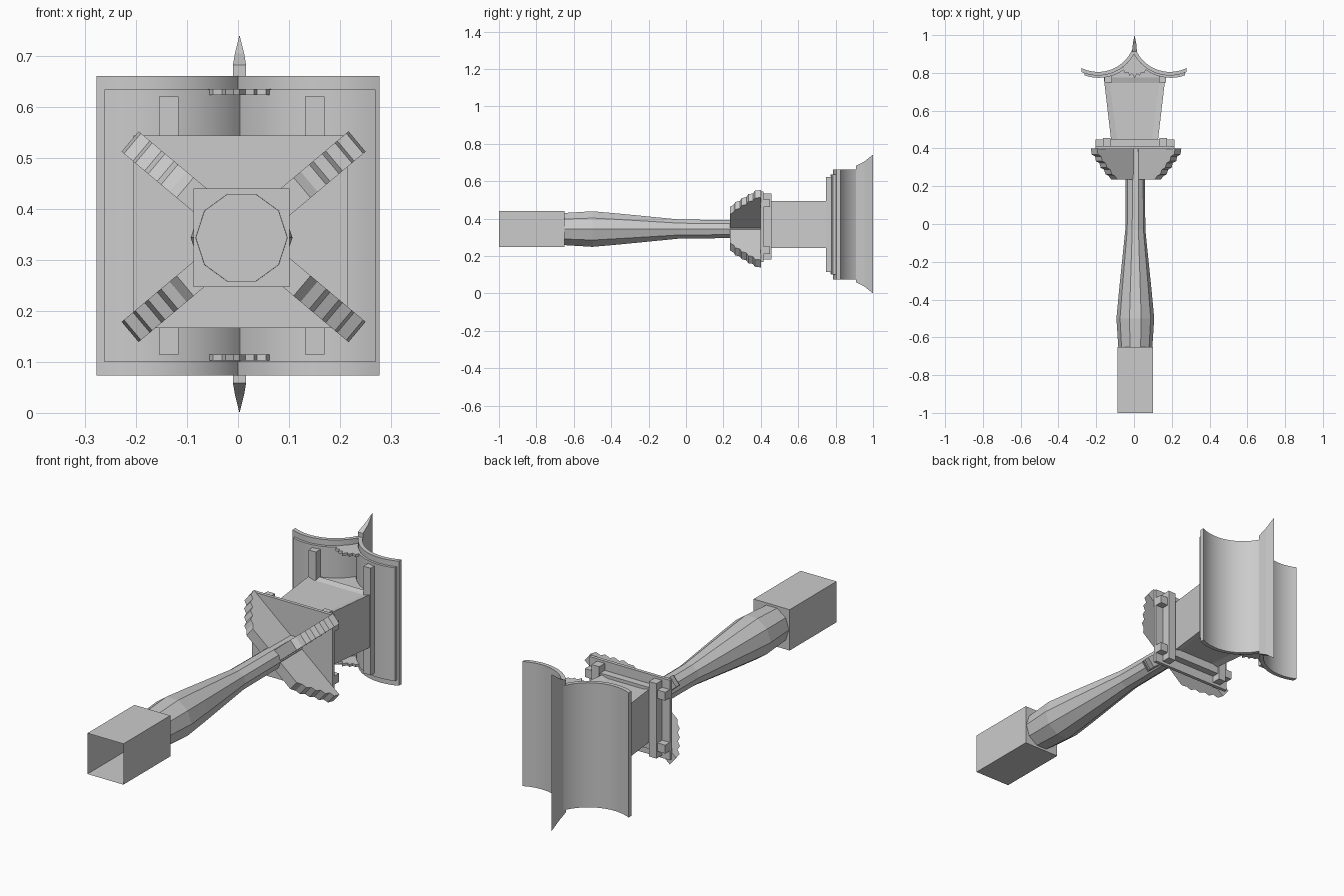
import bpy, bmesh, math
from mathutils import Vector, Matrix

if "Cube" in bpy.data.objects:
    bpy.data.objects.remove(bpy.data.objects["Cube"])

CX, CZ = 0.007, 0.344      # post axis
HX, HZ = 0.003, 0.369      # house and roof centre


def finish(name, bm, smooth=None):
    bmesh.ops.remove_doubles(bm, verts=bm.verts, dist=1e-6)
    bmesh.ops.recalc_face_normals(bm, faces=bm.faces)
    me = bpy.data.meshes.new(name)
    bm.to_mesh(me)
    bm.free()
    ob = bpy.data.objects.new(name, me)
    bpy.context.collection.objects.link(ob)
    if smooth:
        bpy.context.view_layer.objects.active = ob
        ob.select_set(True)
        bpy.ops.object.shade_smooth_by_angle(angle=math.radians(smooth))
        ob.select_set(False)
    return ob


def box(name, x0, x1, y0, y1, z0, z1):
    bm = bmesh.new()
    bmesh.ops.create_cube(bm, size=1)
    for v in bm.verts:
        v.co = ((x0 + x1) / 2 + v.co.x * (x1 - x0),
                (y0 + y1) / 2 + v.co.y * (y1 - y0),
                (z0 + z1) / 2 + v.co.z * (z1 - z0))
    return finish(name, bm)


def prism(name, pts, z0, z1, matrix=None, smooth=None):
    """Extrude an x,y outline along z."""
    bm = bmesh.new()
    f = bm.faces.new([bm.verts.new((x, y, z0)) for x, y in pts])
    r = bmesh.ops.extrude_face_region(bm, geom=[f])
    for v in r["geom"]:
        if isinstance(v, bmesh.types.BMVert):
            v.co.z = z1
    if matrix:
        bm.transform(matrix)
    return finish(name, bm, smooth)


# Base: square socket, open at the front
bm = bmesh.new()
bmesh.ops.create_cube(bm, size=1)
for v in bm.verts:
    v.co = (CX + v.co.x * 0.188, -0.825 + v.co.y * 0.35, CZ + v.co.z * 0.193)
bm.normal_update()
bmesh.ops.delete(bm, geom=[f for f in bm.faces if f.calc_center_median().y < -0.99],
                 context='FACES')
finish("base_socket", bm)

# Post: ten-sided turned shaft
bm = bmesh.new()
rings = []
N = 10
for y, r in [(-0.655, 0.09), (-0.5, 0.1), (-0.36, 0.087), (-0.03, 0.053), (0.405, 0.05)]:
    rings.append([bm.verts.new((CX + r * math.cos(2 * math.pi * i / N), y,
                                CZ + r * math.sin(2 * math.pi * i / N))) for i in range(N)])
for a, b in zip(rings, rings[1:]):
    for i in range(N):
        bm.faces.new((a[i], a[(i + 1) % N], b[(i + 1) % N], b[i]))
bm.faces.new(rings[0])
bm.faces.new(rings[-1])
finish("post", bm)

# Stepped diagonal brackets
steps = [(0, 0.235), (0.15, 0.235), (0.168, 0.255), (0.19, 0.263), (0.2, 0.288), (0.223, 0.298),
         (0.232, 0.323), (0.256, 0.333), (0.262, 0.358), (0.285, 0.368), (0.291, 0.4), (0, 0.4)]
for i, ang in enumerate((40, 140, 220, 320)):
    m = Matrix.Translation((CX + 0.004, 0, CZ + 0.002)) @ Matrix.Rotation(math.radians(-ang), 4, 'Y')
    prism(f"bracket_{i}", steps, -0.026, 0.026, m)

# Tray and crossed beams
box("tray", -0.205, 0.215, 0.398, 0.414, 0.167, 0.545)
for s in (-1, 1):
    x, z = 0.005 + s * 0.15, 0.356 + s * 0.125
    box("long_beam", -0.205, 0.215, 0.412, 0.448, z - 0.02, z + 0.02)
    box("cross_beam", x - 0.02, x + 0.02, 0.412, 0.456, 0.18, 0.534)

# House: flared box with recessed panels
bm = bmesh.new()
bmesh.ops.create_cube(bm, size=1)
for v in bm.verts:
    top = v.co.y > 0
    v.co = (HX + math.copysign(0.163 if top else 0.12, v.co.x), 0.775 if top else 0.41,
            HZ + math.copysign(0.125, v.co.z))
bm.normal_update()
for f in [f for f in bm.faces if abs(f.normal.z) > 0.9]:
    bmesh.ops.inset_region(bm, faces=[f], thickness=0.042, depth=-0.008)
finish("house", bm)

# Gable under the roof
prism("gable", [(-0.16, 0.77), (0.165, 0.77), (0.165, 0.785), (0.07, 0.83), (0.003, 0.91), (-0.065, 0.83),
                (-0.16, 0.785)], HZ - 0.12, HZ + 0.12)

# Rafters along the eaves
for x in (-0.136, 0.151):
    box("rafter", x - 0.019, x + 0.019, 0.748, 0.79, 0.115, 0.621)


# Roof: two concave arcs meeting at the ridge, with a thinner lining below
def roof_layer(name, r_top, r_bot, x_end, z0, z1, ridge_x):
    c, cy = 0.19, 1.002

    def arc(r):
        a0, a1 = math.asin(-c / r), math.asin((x_end - c) / r)
        return [(c + r * math.sin(a0 + (a1 - a0) * t / 16),
                 cy - r * math.cos(a0 + (a1 - a0) * t / 16)) for t in range(17)]

    half = arc(r_top) + arc(r_bot)[::-1]
    for s in (-1, 1):
        prism(f"{name}_{'left' if s < 0 else 'right'}",
              [(ridge_x + s * x, y) for x, y in half], z0, z1, None, 30)


roof_layer("roof", 0.197, 0.216, 0.278, 0.073, 0.662, 0.0)
roof_layer("roof_lining", 0.214, 0.228, 0.266, 0.1, 0.635, 0.004)

# Ridge with raked, pointed ends
bm = bmesh.new()
ends = []
for s in (-1, 1):
    ends.append([bm.verts.new((HX + x, y, 0.371 + s * h)) for x, y, h in
                 [(-0.013, 0.91, 0.312), (0.013, 0.91, 0.312),
                  (0.009, 0.955, 0.335), (0, 1.0, 0.371), (-0.009, 0.955, 0.335)]])
a, b = ends
for i in range(5):
    j = (i + 1) % 5
    bm.faces.new((a[i], a[j], b[j], b[i]))
for e in ends:
    bm.faces.new(e[:3] + e[4:])
    bm.faces.new(e[2:])
finish("ridge", bm)

# Gable pendants at each end
half = [(0, 0.772), (0.012, 0.795), (0.028, 0.785), (0.034, 0.803), (0.052, 0.8), (0.062, 0.822),
        (0.05, 0.85), (0.02, 0.885), (0, 0.92)]
outline = half + [(-x, y) for x, y in half[-2:0:-1]]
for z in (0.103, 0.624):
    prism("gable_pendant", [(HX + x, y) for x, y in outline], z, z + 0.012)
